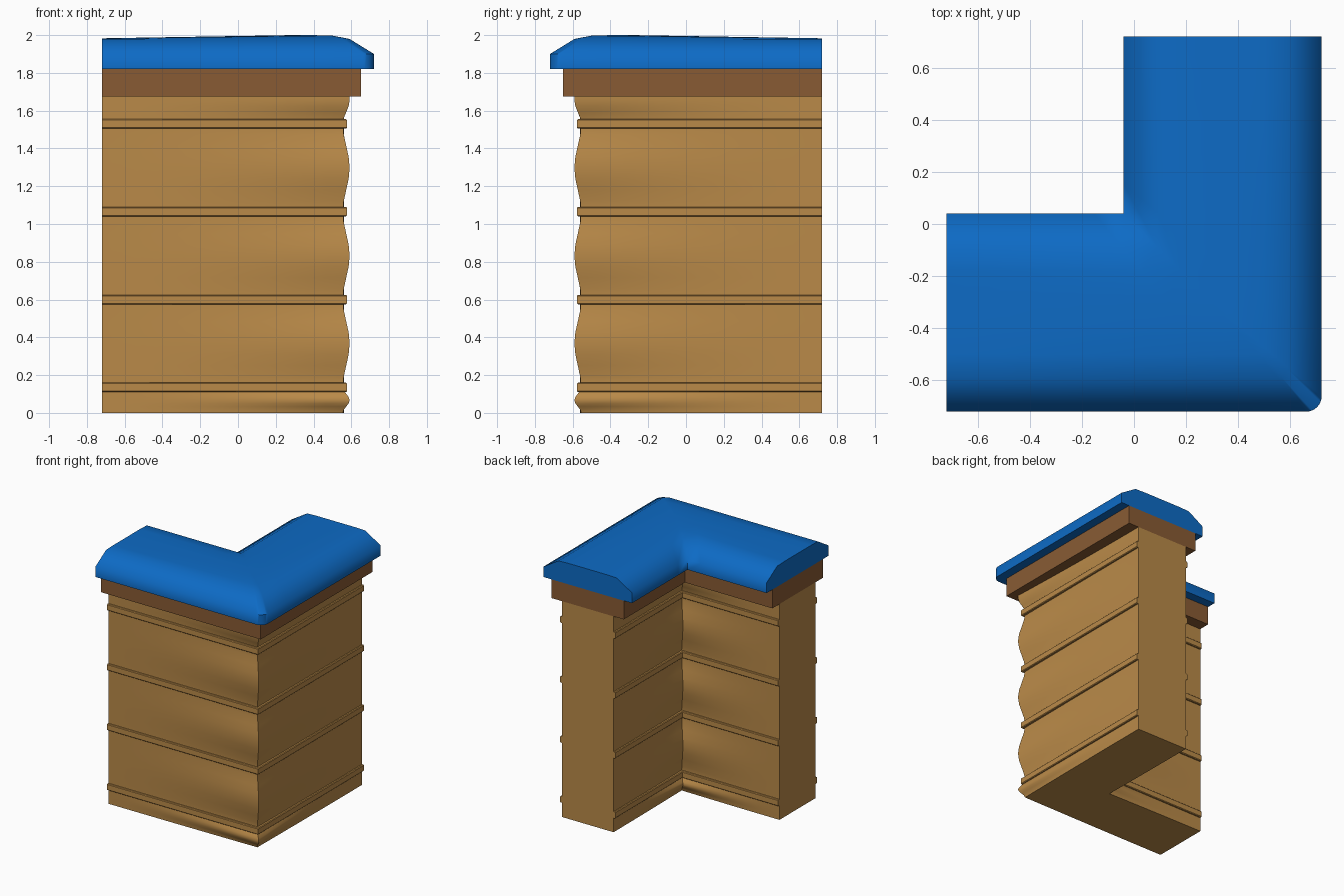
import bpy, bmesh
from math import sin, cos, pi, radians

if "Cube" in bpy.data.objects:
    bpy.data.objects.remove(bpy.data.objects["Cube"], do_unlink=True)

END = 0.72      # where both arms stop
MID = 0.34      # distance of each arm's centre line from the origin


def material(name, rgb):
    m = bpy.data.materials.new(name)
    m.use_nodes = True
    m.diffuse_color = (*rgb, 1)
    m.node_tree.nodes["Principled BSDF"].inputs["Base Color"].default_value = (*rgb, 1)
    return m


ochre = material("ochre plaster", (0.49, 0.255, 0.066))
brown = material("brown wood", (0.25, 0.105, 0.034))
blue = material("blue roof", (0.004, 0.146, 0.56))


def sweep(name, section, mat, steps=1, fillet=0.0, angle=40):
    """Sweep section(w) -> [(offset, z)] round the L; w is 0 at the ends, 1 at the corner."""
    bm = bmesh.new()
    turns = [i * pi / 16 for i in range(9)] if fillet else [0]
    stations = [(0, i / steps, 0) for i in range(steps)]
    stations += [(1, 1, t) for t in turns]
    stations += [(2, i / steps, 0) for i in reversed(range(steps))]
    rings = []
    for arm, w, t in stations:
        ring = []
        for u, z in section(w):
            r = fillet * max(0, u) / 0.38
            edge = MID + u                       # offset of this line from the origin
            if arm == 0:
                x, y = -END + (edge - r + END) * w, -edge
            elif arm == 1:
                x, y = edge - r + r * sin(t), -edge + r - r * cos(t)
            else:
                x, y = edge, END - (edge - r + END) * w
            ring.append(bm.verts.new((x, y, z)))
        rings.append(ring)
    n = len(rings[0])
    for a, b in zip(rings, rings[1:]):
        for i in range(n):
            j = (i + 1) % n
            bm.faces.new((a[i], a[j], b[j], b[i]))
    bm.faces.new(rings[0])
    bm.faces.new(rings[-1])
    bmesh.ops.remove_doubles(bm, verts=bm.verts, dist=0.0002)
    bmesh.ops.recalc_face_normals(bm, faces=bm.faces)
    mesh = bpy.data.meshes.new(name)
    bm.to_mesh(mesh)
    bm.free()
    mesh.materials.append(mat)
    ob = bpy.data.objects.new(name, mesh)
    bpy.context.collection.objects.link(ob)
    bpy.ops.object.select_all(action='DESELECT')
    ob.select_set(True)
    bpy.context.view_layer.objects.active = ob
    bpy.ops.object.shade_smooth_by_angle(angle=radians(angle))
    return ob


def mirrored(half):
    """Close a one-sided section (bottom to top) with its mirror image."""
    return half + [(-u, z) for u, z in reversed(half)]


# Wall: flat at the ends, swelling between the bands towards the corner
WALL_TOP = 1.675
pinches = [0, 0.135, 0.6, 1.065, 1.53, 1.78]
wave = []
for lo, hi in zip(pinches, pinches[1:]):
    for k in range(8):
        z = lo + (hi - lo) * k / 8
        if z < WALL_TOP - 0.01:
            wave.append((0.5 - 0.5 * cos(2 * pi * k / 8), z))
wave.append((1.0, WALL_TOP))


def wall_section(w):
    return mirrored([(0.222 + w * w * (0.036 * b - 0.007), z) for b, z in wave])


sweep("wall", wall_section, ochre, steps=12, angle=50)

# Thin bands on both faces of the wall
for level, zc in enumerate(pinches[1:5], 1):
    for side, s in (("outer", 1), ("inner", -1)):
        h = 0.025
        band = [(s * 0.2, zc - h), (s * 0.232, zc - h), (s * 0.237, zc - h + 0.005),
                (s * 0.237, zc + h - 0.005), (s * 0.232, zc + h), (s * 0.2, zc + h)]
        sweep(f"{side}_band_{level}", lambda w, p=band: p, ochre)

# Wooden beam under the roof
sweep("beam", lambda w: mirrored([(0.31, WALL_TOP), (0.31, 1.82)]), brown)


# Roof cap with sloping shoulders and a crown that rises to the corner
def cap_section(w):
    half = [(0.38, 1.82), (0.38, 1.9), (0.25, 1.98), (0.16, 1.983 + 0.014 * w)]
    return mirrored(half + [(0.05, 1.983 + 0.017 * w)])


sweep("roof_cap", cap_section, blue, steps=6, fillet=0.06, angle=62)
